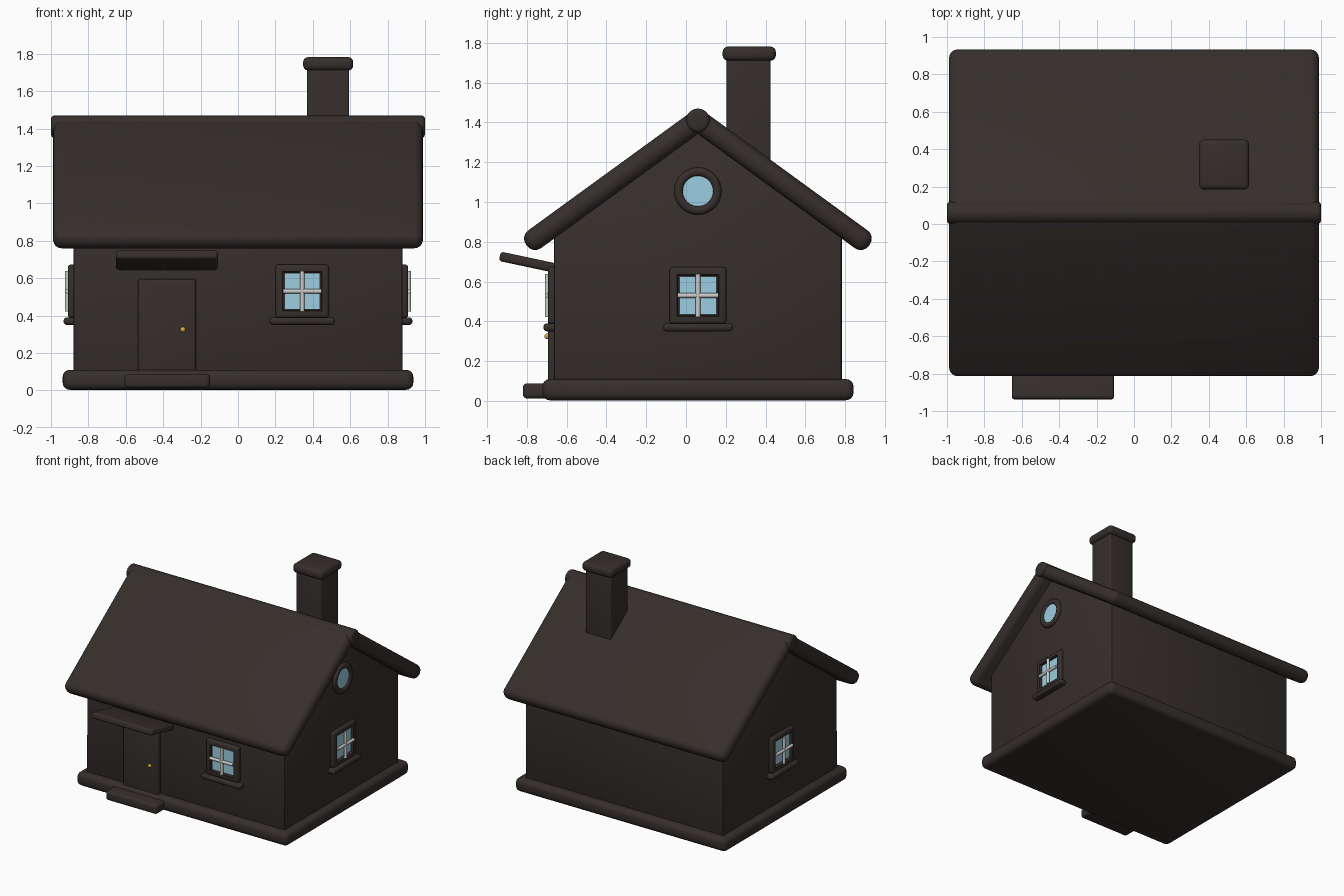
import bpy, bmesh
from math import radians, pi, cos, sin, atan2
from mathutils import Matrix, Vector

if "Cube" in bpy.data.objects:
    bpy.data.objects.remove(bpy.data.objects["Cube"])


def material(name, rgb):
    m = bpy.data.materials.new(name)
    m.diffuse_color = (*rgb, 1)
    m.use_nodes = True
    m.node_tree.nodes["Principled BSDF"].inputs["Base Color"].default_value = m.diffuse_color
    return m


DARK = material("dark_timber", (0.036, 0.028, 0.025))
GLASS = material("glass", (0.33, 0.62, 0.75))
BRASS = material("brass", (0.75, 0.42, 0.03))
CY = 0.06          # centre line of the house in y
I = Matrix.Identity(4)


def finish(name, bm, mat, frame=I):
    bm.transform(frame)
    bmesh.ops.recalc_face_normals(bm, faces=bm.faces)
    me = bpy.data.meshes.new(name)
    bm.to_mesh(me)
    bm.free()
    if mat:
        me.materials.append(mat)
    ob = bpy.data.objects.new(name, me)
    bpy.context.collection.objects.link(ob)
    return ob


def bevel(bm, width, edges=None, segments=4):
    bmesh.ops.bevel(bm, geom=list(edges or bm.edges), offset=width, segments=segments,
                    profile=0.5, affect='EDGES', clamp_overlap=True)


def box(name, centre, size, mat=DARK, round_=0.0, frame=I, tilt=0.0):
    bm = bmesh.new()
    bmesh.ops.create_cube(bm, size=1)
    bmesh.ops.scale(bm, vec=size, verts=bm.verts)
    if round_:
        bevel(bm, round_)
    return finish(name, bm, mat, frame @ Matrix.Translation(centre) @ Matrix.Rotation(tilt, 4, 'X'))


def rod(name, centre, radius, length, axis, mat=None, frame=I, round_=0.0, sides=16):
    bm = bmesh.new()
    bmesh.ops.create_cone(bm, cap_ends=True, segments=sides, radius1=radius, radius2=radius, depth=length)
    if round_:
        bevel(bm, round_, [e for e in bm.edges if abs(e.verts[0].co.z - e.verts[1].co.z) < 1e-6], 3)
    turn = Vector((0, 0, 1)).rotation_difference(Vector(axis)).to_matrix().to_4x4()
    return finish(name, bm, mat, frame @ Matrix.Translation(centre) @ turn)


def window(name, place, angle):
    """Square window facing local -y, its origin on the wall surface."""
    f = Matrix.Translation(place) @ Matrix.Rotation(angle, 4, 'Z')
    # frame plate with a sunken centre
    bm = bmesh.new()
    bmesh.ops.create_cube(bm, size=1)
    bmesh.ops.scale(bm, vec=(0.285, 0.06, 0.285), verts=bm.verts)
    bevel(bm, 0.015, segments=3)
    front = min(bm.faces, key=lambda p: p.calc_center_median().y)
    bmesh.ops.inset_region(bm, faces=[front], thickness=0.032)
    bmesh.ops.inset_region(bm, faces=[front], thickness=0.005, depth=-0.008)
    bmesh.ops.translate(bm, vec=(0, 0.014, 0), verts=front.verts)
    finish(name + "_frame", bm, DARK, f)
    box(name + "_glass", (0, -0.01, 0), (0.185, 0.012, 0.19), GLASS, 0, f)
    rod(name + "_bar_upright", (0, -0.033, 0), 0.012, 0.215, (0, 0, 1), None, f)
    rod(name + "_bar_level", (0, -0.033, 0), 0.012, 0.205, (1, 0, 0), None, f)
    box(name + "_sill", (0, -0.01, -0.16), (0.35, 0.085, 0.04), DARK, 0.017, f)


# Base slab and doorstep
box("base", (0, CY, 0.0565), (1.875, 1.565, 0.107), DARK, 0.038)
box("doorstep", (-0.378, -0.70, 0.05), (0.455, 0.24, 0.075), DARK, 0.02)

# Walls with gable ends
bm = bmesh.new()
profile = [(-0.724, 0.05), (0.724, 0.05), (0.724, 0.86), (0, 1.385), (-0.724, 0.86)]
face = bm.faces.new([bm.verts.new((-0.88, CY + y, z)) for y, z in profile])
ext = bmesh.ops.extrude_face_region(bm, geom=[face])
bmesh.ops.translate(bm, vec=(1.76, 0, 0), verts=[v for v in ext["geom"] if isinstance(v, bmesh.types.BMVert)])
bmesh.ops.recalc_face_normals(bm, faces=bm.faces)
bevel(bm, 0.012, segments=2)
finish("walls", bm, DARK)

# Two roof slabs and the ridge
slope = atan2(0.595, 0.818)
for s, side in ((-1, "front"), (1, "back")):
    d = 0.518
    box("roof_" + side, (0, CY + s * d * cos(slope), 1.41 - d * sin(slope)),
        (1.98, 1.096, 0.11), DARK, 0.05, I, -s * slope)
rod("roof_ridge", (0, CY, 1.41), 0.06, 2.0, (1, 0, 0), DARK, I, 0.02, 24)

# Chimney
box("chimney", (0.482, 0.315, 1.40), (0.225, 0.222, 0.66), DARK, 0.01)
box("chimney_cap", (0.482, 0.318, 1.746), (0.268, 0.268, 0.072), DARK, 0.028)

# Door, knob and canopy
box("door", (-0.38, -0.665, 0.345), (0.31, 0.06, 0.50), DARK, 0.014)
bm = bmesh.new()
bmesh.ops.create_uvsphere(bm, u_segments=16, v_segments=10, radius=0.014)
finish("door_knob", bm, BRASS, Matrix.Translation((-0.295, -0.698, 0.325)))
box("door_canopy", (-0.38, -0.78, 0.694), (0.545, 0.32, 0.048), DARK, 0.016, I, radians(-12))

# Square windows: front, right, left
window("front_window", (0.343, -0.664, 0.53), 0)
window("right_window", (0.88, CY, 0.53), pi / 2)
window("left_window", (-0.88, CY, 0.53), -pi / 2)

# Round gable window on the right: ring revolved from a circle, with glass
bm = bmesh.new()
ring = [bm.verts.new((0.02 * cos(a), 0, 0.097 + 0.022 * sin(a))) for a in [i * pi / 6 for i in range(12)]]
edges = [bm.edges.new((ring[i], ring[(i + 1) % 12])) for i in range(12)]
bmesh.ops.spin(bm, geom=ring + edges, cent=(0, 0, 0), axis=(1, 0, 0), angle=2 * pi, steps=32, use_merge=True)
bmesh.ops.remove_doubles(bm, verts=bm.verts, dist=1e-4)
finish("round_window_ring", bm, DARK, Matrix.Translation((0.885, CY, 1.055)))
rod("round_window_glass", (0.88, CY, 1.055), 0.09, 0.02, (1, 0, 0), GLASS, I, 0, 32)

# Smooth shading that keeps sharp edges
for ob in bpy.context.collection.objects:
    ob.select_set(True)
    bpy.context.view_layer.objects.active = ob
bpy.ops.object.shade_smooth_by_angle(angle=radians(35))
